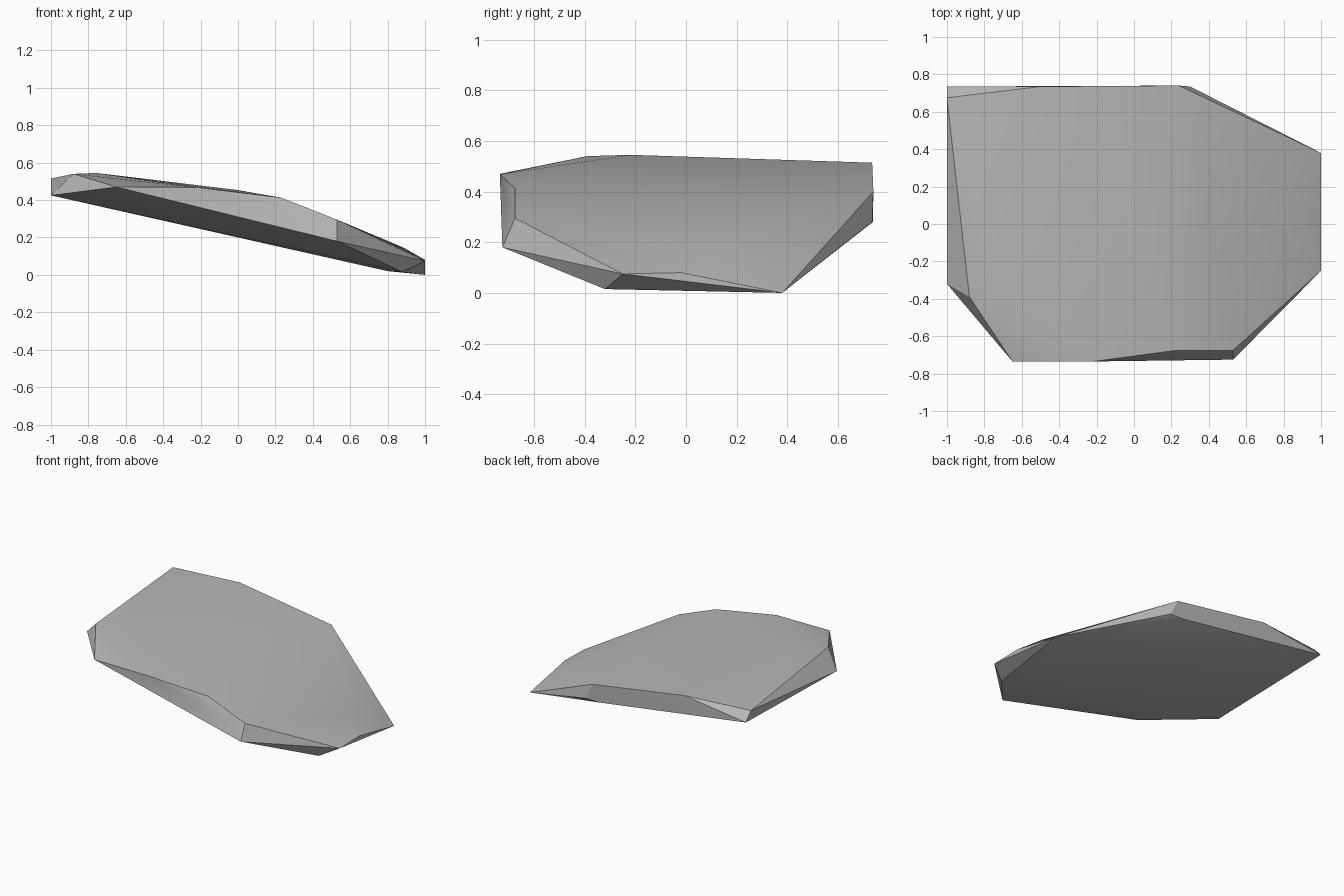
import bpy
import bmesh
import math

cube = bpy.data.objects.get("Cube")
if cube:
    bpy.data.objects.remove(cube, do_unlink=True)

# Plain grey stone
stone = bpy.data.materials.new("grey stone")
stone.use_nodes = True
grey = (0.48, 0.48, 0.48, 1)
stone.diffuse_color = grey
stone.node_tree.nodes["Principled BSDF"].inputs["Base Color"].default_value = grey

# Corners of the tilted slab
upper_rim = [(-1, .675, .515), (-.5, .735, .514), (.24, .74, .4),
             (1, -.02, .08), (1, -.25, .075), (.53, -.675, .295),
             (.23, -.675, .413), (-.22, -.735, .468), (-.65, -.735, .47),
             (-.88, -.39, .54)]
crown = [(-.76, -.22, .545), (0, .1, .453), (.88, .1, .148)]
lower_rim = [(-1, .735, .45), (.19, .738, .28), (.3, .735, .28),
             (1, .38, 0), (.8, -.15, .02), (.88, -.32, .015),
             (.53, -.725, .18), (-1, -.32, .425)]

# Wrap the corners in a faceted skin
bm = bmesh.new()
for point in upper_rim + crown + lower_rim:
    bm.verts.new(point)
bmesh.ops.convex_hull(bm, input=bm.verts[:])
loose = [v for v in bm.verts if not v.link_faces]
bmesh.ops.delete(bm, geom=loose, context='VERTS')
bmesh.ops.recalc_face_normals(bm, faces=bm.faces[:])
mesh = bpy.data.meshes.new("rock_slab")
bm.to_mesh(mesh)
bm.free()
mesh.materials.append(stone)
rock = bpy.data.objects.new("rock_slab", mesh)
bpy.context.collection.objects.link(rock)

# Soft broad faces, crisp broken edges
bpy.ops.object.select_all(action='DESELECT')
rock.select_set(True)
bpy.context.view_layer.objects.active = rock
bpy.ops.object.shade_smooth_by_angle(angle=math.radians(30))
